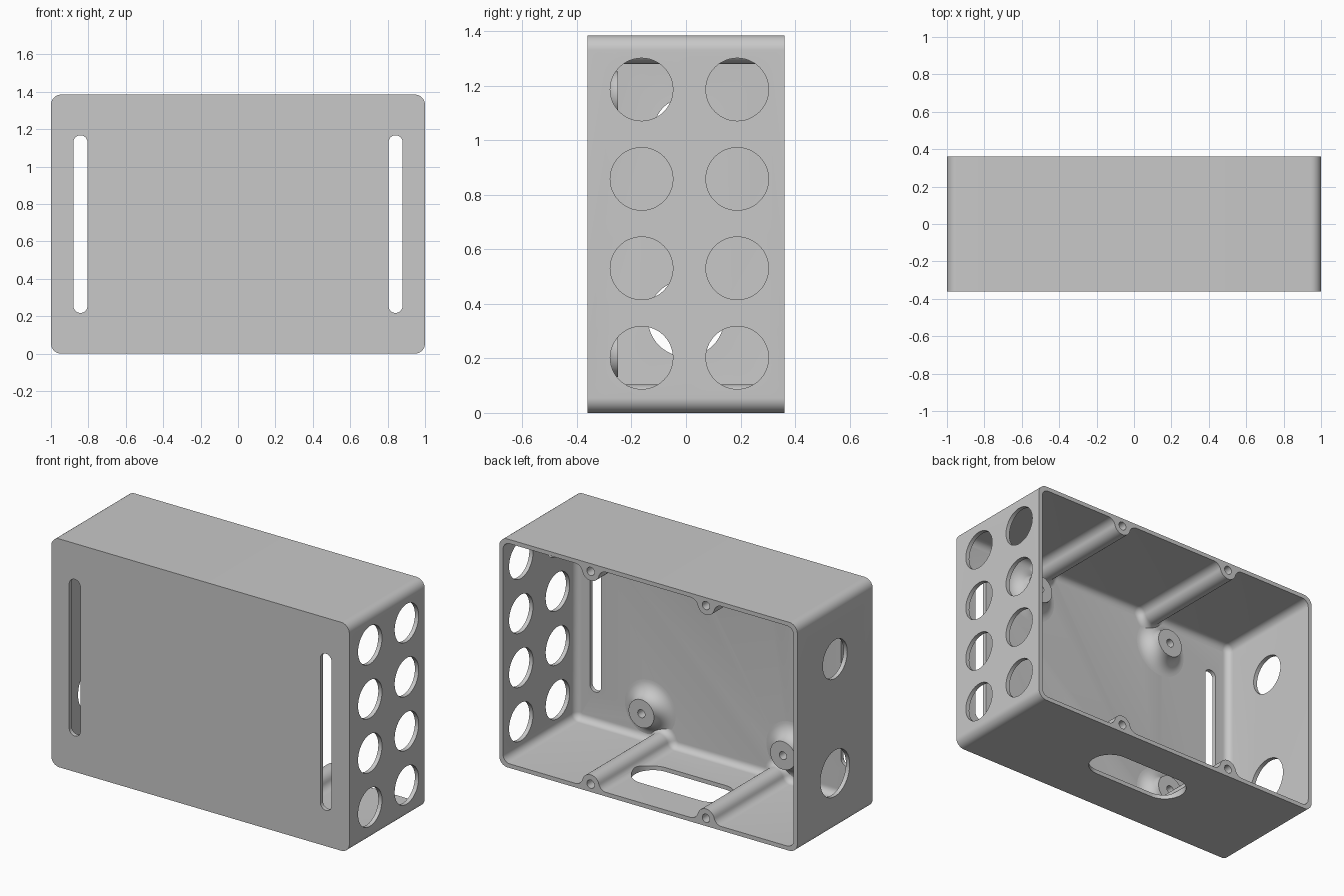
import bpy, bmesh
from math import pi, sin, cos, asin, sqrt, radians

cube = bpy.data.objects.get("Cube")
if cube:
    bpy.data.objects.remove(cube, do_unlink=True)

HX, HY, HZ = 1.0, 0.361, 0.6925    # half sizes of the box
WALL = 0.025
FLOOR = -HY + WALL                 # inner face of the front panel

grey = bpy.data.materials.new("plain grey")
grey.use_nodes = True
grey.diffuse_color = (0.58, 0.58, 0.58, 1)
grey.node_tree.nodes["Principled BSDF"].inputs["Base Color"].default_value = (0.58, 0.58, 0.58, 1)


def arc(cx, cy, r, start, end, n=8):
    return [(cx + r * cos(start + (end - start) * i / n),
             cy + r * sin(start + (end - start) * i / n)) for i in range(n + 1)]


def stadium(cx, cy, r, half_u=0.0, half_v=0.0):
    """Circle, or a round-ended slot when a half length is given."""
    n = 12
    pts = []
    for k, (su, sv) in enumerate([(1, 1), (-1, 1), (-1, -1), (1, -1)]):
        a = arc(cx + su * half_u, cy + sv * half_v, r, k * pi / 2, (k + 1) * pi / 2, n)
        pts += a
    clean = []
    for p in pts:
        if not clean or abs(p[0] - clean[-1][0]) + abs(p[1] - clean[-1][1]) > 1e-6:
            clean.append(p)
    if abs(clean[0][0] - clean[-1][0]) + abs(clean[0][1] - clean[-1][1]) < 1e-6:
        clean.pop()
    return clean


def loft(bm, rings, axis):
    """Skin matching outlines given as (position along axis, points), with end caps."""
    place = {"x": lambda t, u, v: (t, u, v + HZ),
             "y": lambda t, u, v: (u, t, v + HZ),
             "z": lambda t, u, v: (u, v, t + HZ)}[axis]
    loops = [[bm.verts.new(place(t, u, v)) for u, v in pts] for t, pts in rings]
    n = len(loops[0])
    for a, b in zip(loops, loops[1:]):
        for i in range(n):
            j = (i + 1) % n
            bm.faces.new((a[i], a[j], b[j], b[i]))
    bm.faces.new(loops[0][::-1])
    bm.faces.new(loops[-1])


def prism(bm, pts, t0, t1, axis):
    loft(bm, [(t0, pts), (t1, pts)], axis)


def finish(name, bm):
    bmesh.ops.recalc_face_normals(bm, faces=bm.faces)
    mesh = bpy.data.meshes.new(name)
    bm.to_mesh(mesh)
    bm.free()
    mesh.materials.append(grey)
    ob = bpy.data.objects.new(name, mesh)
    bpy.context.scene.collection.objects.link(ob)
    return ob


def activate(ob):
    bpy.ops.object.select_all(action="DESELECT")
    ob.select_set(True)
    bpy.context.view_layer.objects.active = ob


def cut(ob, cutter):
    cutter.hide_render = True
    mod = ob.modifiers.new("cut", "BOOLEAN")
    mod.operation = "DIFFERENCE"
    mod.solver = "EXACT"
    mod.object = cutter
    activate(ob)
    bpy.ops.object.modifier_apply(modifier=mod.name)
    bpy.data.objects.remove(cutter, do_unlink=True)


def smooth(ob):
    activate(ob)
    bpy.ops.object.shade_smooth_by_angle(angle=radians(32))


# Cavity outline with four screw ridges, shrunk inward by o
RIDGE_X, RIDGE_V, RIDGE_R, BLEND = 0.387, 0.0225, 0.057, 0.05
CORNER = 0.045


def ridge(cx, o):
    reach = RIDGE_R + BLEND
    beta = asin((BLEND - RIDGE_V) / reach)
    a = sqrt(reach ** 2 - (BLEND - RIDGE_V) ** 2)
    pts = arc(a, BLEND, BLEND - o, 1.5 * pi, pi + beta)
    pts += arc(0, RIDGE_V, RIDGE_R + o, beta, pi - beta, 14)[1:]
    pts += arc(-a, BLEND, BLEND - o, -beta, -pi / 2)[1:]
    return [(cx + u, HZ - WALL - v) for u, v in pts]


def cavity_outline(o):
    w, h = HX - WALL - CORNER, HZ - WALL - CORNER
    half = arc(w, -h, CORNER - o, -pi / 2, 0) + arc(w, h, CORNER - o, 0, pi / 2)
    half += ridge(RIDGE_X, o) + ridge(-RIDGE_X, o)
    return half + [(-u, -v) for u, v in half]


# Outer shell, open at the back
bm = bmesh.new()
prism(bm, stadium(0, 0, 0.055, HX - 0.055, HZ - 0.055), -HY, HY, "y")
shell = finish("enclosure_shell", bm)

# Cavity with a rounded edge around its floor
bm = bmesh.new()
FILLET = 0.04
rings = [(HY + 0.05, cavity_outline(0))]
for i in range(9):
    t = i / 8 * pi / 2
    rings.append((FLOOR + FILLET * (1 - sin(t)), cavity_outline(FILLET * (1 - cos(t)))))
loft(bm, rings, "y")
cut(shell, finish("cavity_cutter", bm))

# Openings
bm = bmesh.new()
for y in (-0.163, 0.188):                      # eight vent holes
    for k in range(4):
        prism(bm, stadium(y, -0.49 + k * 0.328, 0.115), 0.9, 1.1, "x")
for z, r in ((0.346, 0.117), (-0.346, 0.14)):  # two cable holes
    prism(bm, stadium(0, z, r), -1.1, -0.9, "x")
for x in (-0.8425, 0.8425):                    # strap slots
    prism(bm, stadium(x, 0, 0.0375, 0, 0.4375), -0.45, -0.3, "y")
prism(bm, stadium(0, 0.03, 0.12, 0.2, 0), -0.75, -0.6, "z")   # bottom slot
for x in (-RIDGE_X, RIDGE_X):                  # screw holes in the ridges
    for z in (-1, 1):
        prism(bm, stadium(x, z * (HZ - WALL - RIDGE_V), 0.025), 0.1, 0.45, "y")
cut(shell, finish("opening_cutter", bm))
smooth(shell)

# Flared standoffs with blind holes
TOP, TOP_R, HOLE_R = -0.25, 0.085, 0.024
rise = TOP - FLOOR
for sx, side in ((1, "left"), (-1, "right")):
    for sz, level in ((1, "upper"), (-1, "lower")):
        c = (sx * 0.475, sz * 0.475)
        profile = [(FLOOR - 0.01, TOP_R + rise)]
        for i in range(11):
            t = i / 10 * pi / 2
            profile.append((FLOOR + rise * (1 - cos(t)), TOP_R + rise * (1 - sin(t))))
        profile += [(TOP, HOLE_R), (FLOOR + 0.01, HOLE_R)]
        bm = bmesh.new()
        loft(bm, [(y, stadium(*c, r)) for y, r in profile], "y")
        smooth(finish(f"{level}_{side}_standoff", bm))
